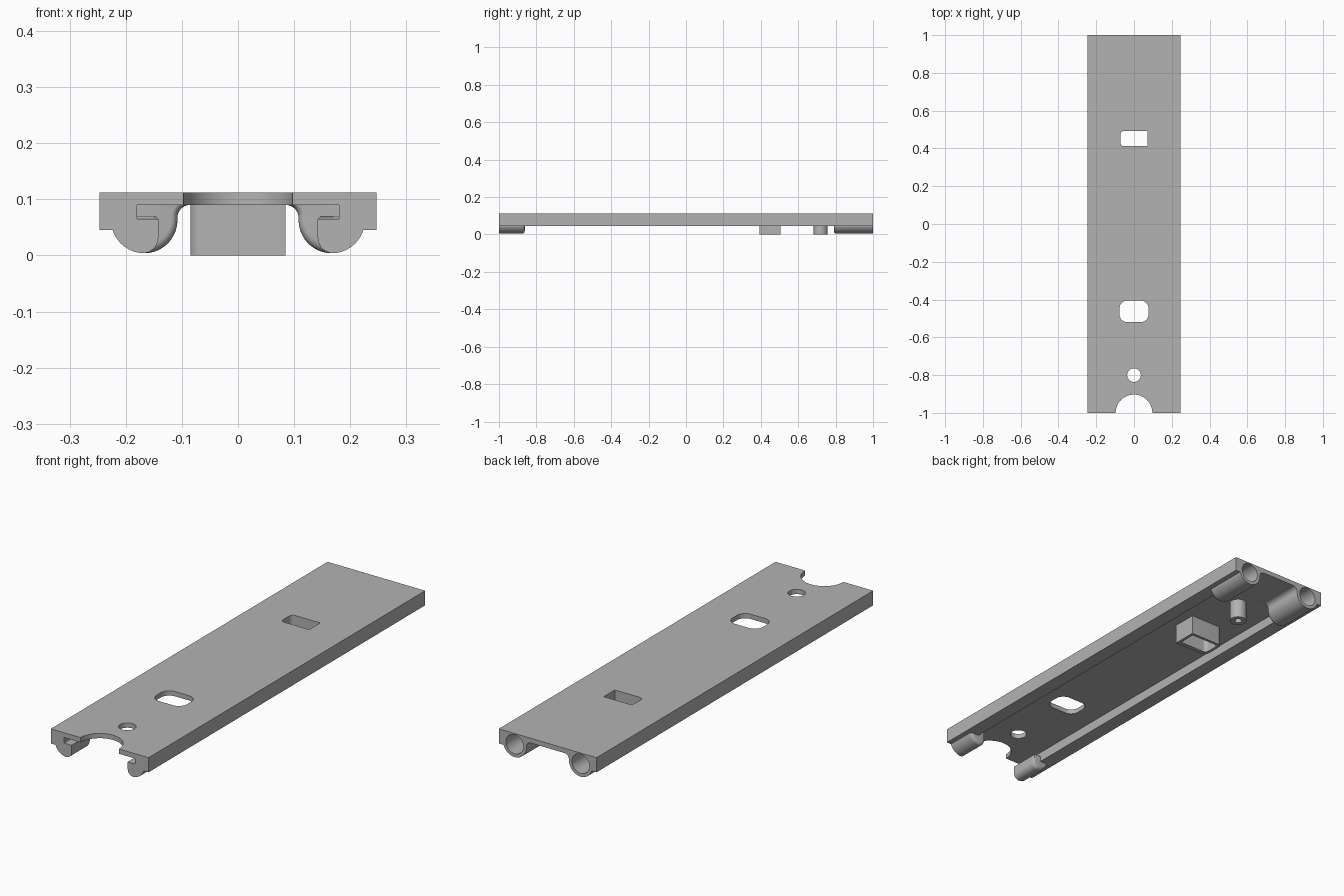
import bpy, bmesh, math
from math import cos, sin, radians

if "Cube" in bpy.data.objects:
    bpy.data.objects.remove(bpy.data.objects["Cube"], do_unlink=True)

grey = bpy.data.materials.new("plain_grey")
grey.use_nodes = True
grey.diffuse_color = (0.45, 0.45, 0.45, 1)
grey.node_tree.nodes["Principled BSDF"].inputs["Base Color"].default_value = (0.45, 0.45, 0.45, 1)


def loft(name, rings):
    """Skin equal-length rings of points and cap both ends."""
    bm = bmesh.new()
    loops = [[bm.verts.new(p) for p in ring] for ring in rings]
    for a, b in zip(loops, loops[1:]):
        for i in range(len(a)):
            j = (i + 1) % len(a)
            bm.faces.new((a[i], a[j], b[j], b[i]))
    bm.faces.new(loops[0])
    bm.faces.new(loops[-1])
    bmesh.ops.recalc_face_normals(bm, faces=bm.faces)
    mesh = bpy.data.meshes.new(name)
    bm.to_mesh(mesh)
    bm.free()
    mesh.materials.append(grey)
    obj = bpy.data.objects.new(name, mesh)
    bpy.context.collection.objects.link(obj)
    return obj


def along_y(name, profile, y0, y1):
    return loft(name, [[(x, y, z) for x, z in profile] for y in (y0, y1)])


def along_z(name, profile, z0, z1):
    return loft(name, [[(x, y, z) for x, y in profile] for z in (z0, z1)])


def arc(cx, cy, r, a0, a1, n=16):
    angles = [radians(a0 + (a1 - a0) * i / n) for i in range(n + 1)]
    return [(cx + r * cos(a), cy + r * sin(a)) for a in angles]


def circle(cx, cy, r, n=48):
    return arc(cx, cy, r, 0, 360, n)[:-1]


def rounded_rect(x0, x1, y0, y1, left, right):
    """Rectangle with separate corner radii at its left and right ends."""
    pts = []
    for x, y, sx, sy, r, a in ((x1, y1, -1, -1, right, 0), (x0, y1, 1, -1, left, 90),
                               (x0, y0, 1, 1, left, 180), (x1, y0, -1, 1, right, 270)):
        pts += arc(x + sx * r, y + sy * r, r, a, a + 90, 8) if r else [(x, y)]
    return pts


def combine(target, tool, operation):
    mod = target.modifiers.new("combine", "BOOLEAN")
    mod.operation = operation
    mod.solver = "EXACT"
    mod.object = tool
    bpy.context.view_layer.objects.active = target
    bpy.ops.object.modifier_apply(modifier=mod.name)
    bpy.data.objects.remove(tool, do_unlink=True)


def boss(name, profile, side, y_end, y_in):
    """Boss under the plate whose inner end has a rounded lower edge."""
    r, top = 0.015, 0.1
    step = math.copysign(r, y_in - y_end)
    stations = [(y_end, 1)]
    for i in range(6):
        a = radians(18 * i)
        stations.append((y_in - step + step * sin(a), 1 - 0.15 * (1 - cos(a))))
    rings = [[(side * (0.18 + (x - 0.18) * k), y, top + (z - top) * k) for x, z in profile]
             for y, k in stations]
    return loft(name, rings)


# Channel-shaped plate with thick side rails
W, TOP, UNDER, RAIL, INNER = 0.247, 0.112, 0.09, 0.045, 0.18
plate = along_y("mounting_plate", [(-W, RAIL), (-W, TOP), (W, TOP), (W, RAIL),
                                   (INNER, RAIL), (INNER, UNDER), (-INNER, UNDER),
                                   (-INNER, RAIL)], -1, 1)

# Boss profiles: the rear one flares into the plate, the front one is a hook
CX, CZ, R = 0.167, 0.063, 0.059
rear = arc(CX, CZ, R, 340, 180, 32) + arc(0.085, 0.067, 0.023, 0, 90, 8) + [(0.085, 0.1), (0.222, 0.1)]
front = arc(CX, CZ, R, 340, 270, 16) + arc(0.17, 0.032, 0.028, 270, 180, 10)
front += [(0.142, 0.065), (0.19, 0.065), (0.222, 0.065)]

for side in (-1, 1):
    combine(plate, boss("rear_boss", rear, side, 1, 0.79), "UNION")
    combine(plate, boss("front_boss", front, side, -1, -0.862), "UNION")
    combine(plate, along_y("bore", circle(side * CX, CZ, 0.044), 0.82, 1.1), "DIFFERENCE")

# Openings through the plate
window = rounded_rect(-0.072, 0.072, 0.412, 0.492, 0.018, 0)
for name, outline in (("window", window),
                      ("oval_slot", rounded_rect(-0.077, 0.077, -0.52, -0.405, 0.042, 0.042)),
                      ("screw_hole", circle(0, -0.8, 0.036)),
                      ("end_notch", circle(0, -1, 0.097, 64))):
    combine(plate, along_z(name, outline, 0.05, 0.2), "DIFFERENCE")

# Hollow box sleeve below the window
sleeve = along_z("box_sleeve", rounded_rect(-0.085, 0.085, 0.392, 0.505, 0.022, 0), 0, UNDER)
combine(sleeve, along_z("sleeve_hole", window, -0.1, 0.2), "DIFFERENCE")

# Round post with a blind pilot hole
post = along_z("round_post", circle(0, 0.72, 0.037), 0, UNDER)
combine(post, along_z("pilot_hole", circle(0, 0.72, 0.016, 24), -0.1, 0.07), "DIFFERENCE")

# Smooth the curved walls and keep the edges sharp
bpy.ops.object.select_all(action="DESELECT")
for obj in (plate, sleeve, post):
    obj.select_set(True)
bpy.context.view_layer.objects.active = plate
bpy.ops.object.shade_smooth_by_angle(angle=radians(30))
